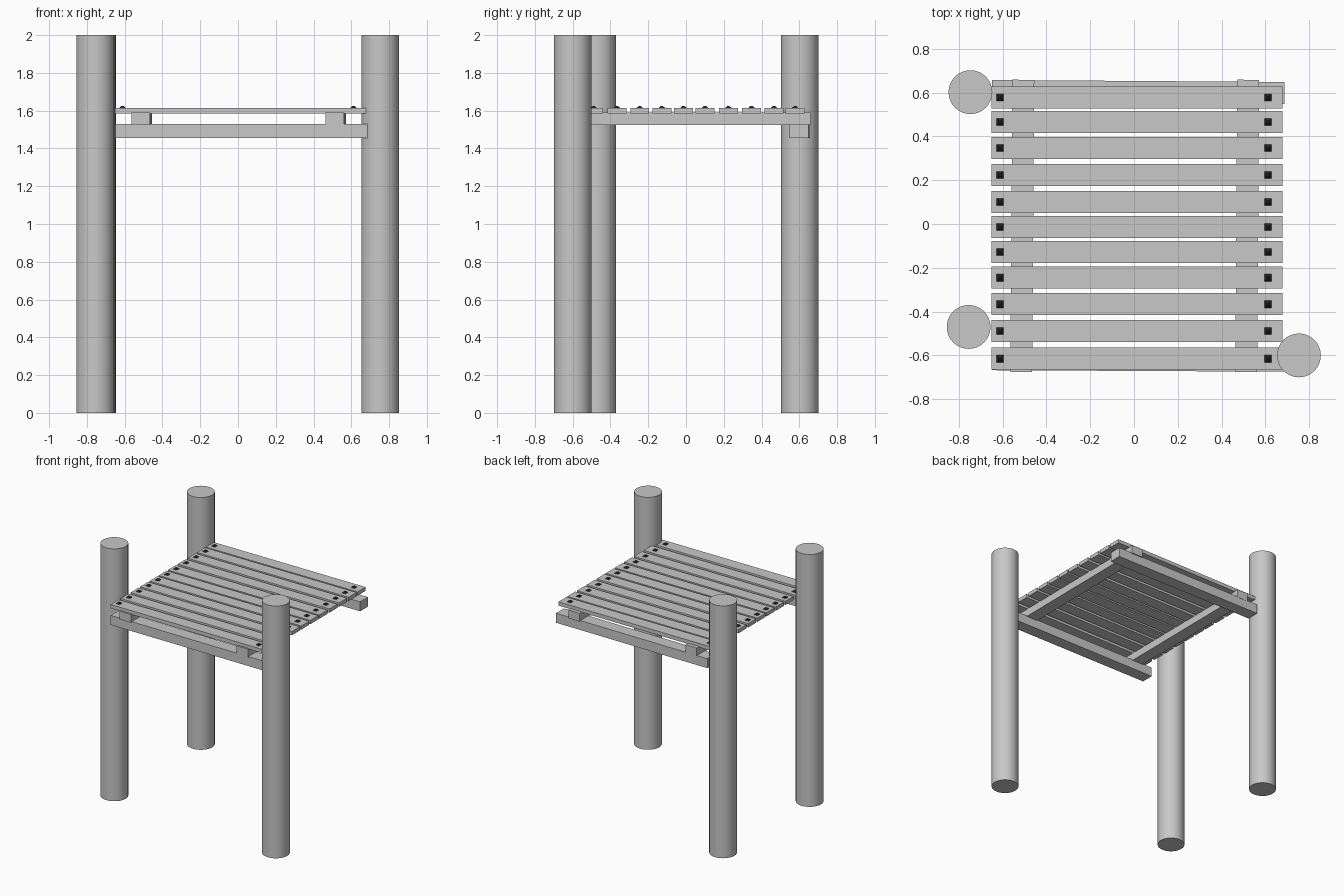
import bpy
import math

cube = bpy.data.objects.get("Cube")
if cube:
    bpy.data.objects.remove(cube, do_unlink=True)


def material(name, value):
    mat = bpy.data.materials.new(name)
    mat.use_nodes = True
    color = (value, value, value, 1.0)
    mat.diffuse_color = color
    mat.node_tree.nodes["Principled BSDF"].inputs["Base Color"].default_value = color
    return mat


GREY = material("light grey wood", 0.58)
BLACK = material("black metal", 0.02)


def finish(name, mat):
    obj = bpy.context.object
    obj.name = name
    obj.data.materials.append(mat)
    return obj


def timber(name, size, center, turn=0.0):
    bpy.ops.mesh.primitive_cube_add(size=1, location=center, rotation=(0, 0, turn))
    obj = finish(name, GREY)
    obj.scale = size
    return obj


def post(name, x, y):
    bpy.ops.mesh.primitive_cylinder_add(vertices=32, radius=0.1, depth=2, location=(x, y, 1))
    finish(name, GREY)
    bpy.ops.object.shade_smooth_by_angle(angle=math.radians(40))


def nail(name, x, y):
    # Square nail head with a low peaked top
    bpy.ops.mesh.primitive_cone_add(vertices=4, radius1=0.028, radius2=0.006, depth=0.014,
                                    location=(x, y, 1.619), rotation=(0, 0, math.pi / 4))
    finish(name, BLACK)


# Three round posts
post("back_right_post", -0.747, 0.602)
post("front_right_post", -0.755, -0.47)
post("front_left_post", 0.753, -0.6)

# Cross beams, slightly askew
timber("back_beam", (1.335, 0.1, 0.075), (0.019, 0.603, 1.4925), -0.007)
timber("front_beam", (1.335, 0.1, 0.075), (0.019, -0.621, 1.4925), -0.005)

# Rails running front to back
timber("right_rail", (0.1, 1.335, 0.065), (-0.51, -0.009, 1.5575), -0.007)
timber("left_rail", (0.1, 1.335, 0.065), (0.517, -0.009, 1.5575), -0.007)

# Deck slats, hand spaced, with a nail at each end
slat_rows = (-0.615, -0.489, -0.366, -0.245, -0.128, -0.014,
             0.101, 0.224, 0.347, 0.466, 0.578)
for i, y in enumerate(slat_rows, 1):
    timber(f"slat_{i}", (1.33, 0.1, 0.03), (0.014, y, 1.6))
    for side, x in (("right", -0.612), ("left", 0.612)):
        nail(f"{side}_nail_{i}", x, y)
